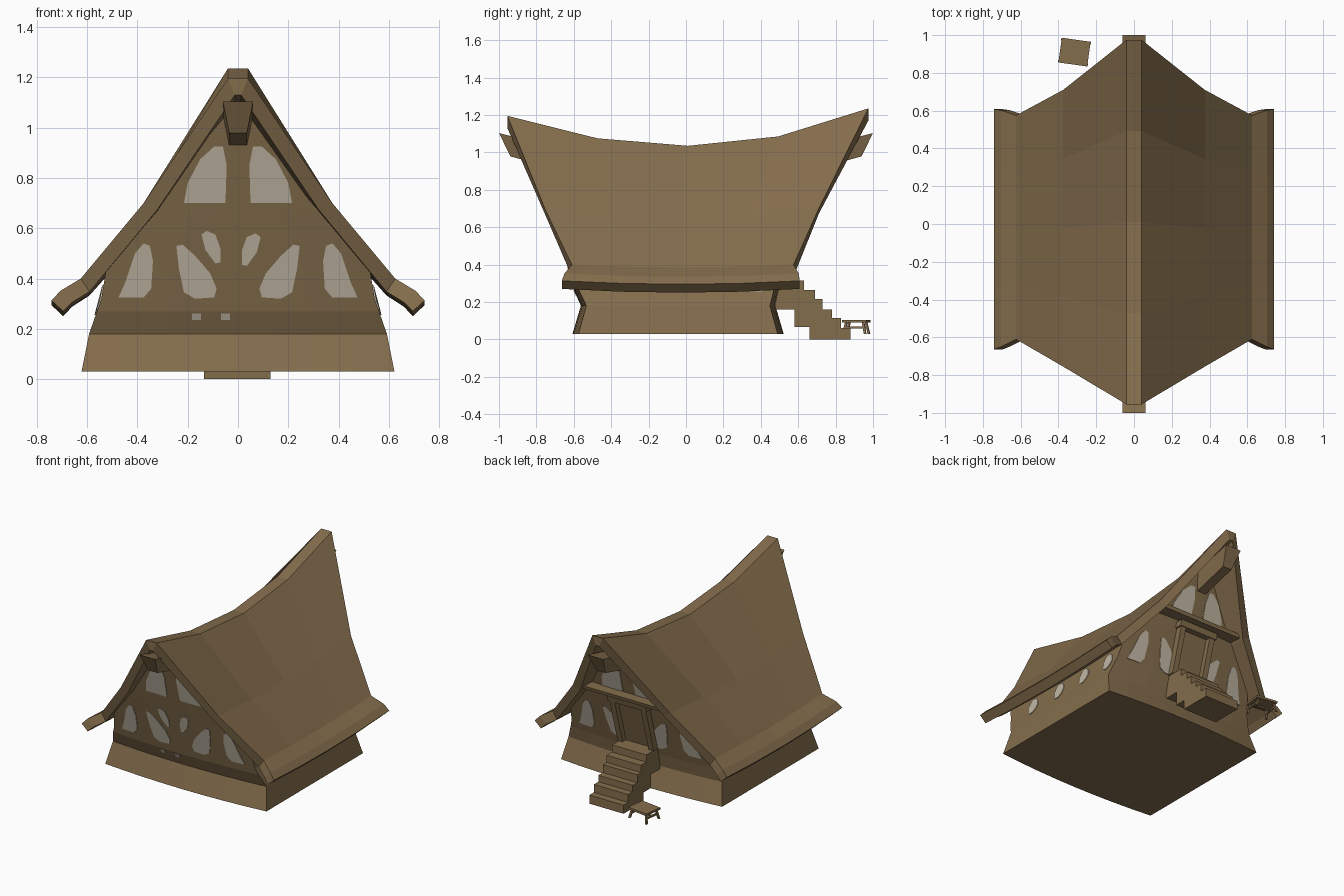
import bpy, bmesh, math
from mathutils import Matrix, Vector

if "Cube" in bpy.data.objects:
    bpy.data.objects.remove(bpy.data.objects["Cube"])


def material(name, rgb):
    m = bpy.data.materials.new(name)
    m.diffuse_color = (*rgb, 1)
    m.use_nodes = True
    m.node_tree.nodes["Principled BSDF"].inputs["Base Color"].default_value = m.diffuse_color
    return m


WOOD = material("brown wood", (0.231, 0.153, 0.073))
PANE = material("pale window", (0.53, 0.47, 0.37))


def loft(name, rings, mat=WOOD, strip=False):
    """Skin equal rings of points; caps are one face, or a strip of quads."""
    bm = bmesh.new()
    vs = [[bm.verts.new(p) for p in r] for r in rings]
    n = len(vs[0])
    for a, b in zip(vs, vs[1:]):
        for i in range(n):
            j = (i + 1) % n
            bm.faces.new((a[i], a[j], b[j], b[i]))
    for r in (vs[0], vs[-1]):
        if strip:
            for i in range(n // 2 - 1):
                bm.faces.new((r[i], r[i + 1], r[n - 2 - i], r[n - 1 - i]))
        else:
            bm.faces.new(r)
    bmesh.ops.recalc_face_normals(bm, faces=bm.faces)
    me = bpy.data.meshes.new(name)
    bm.to_mesh(me)
    bm.free()
    me.materials.append(mat)
    ob = bpy.data.objects.new(name, me)
    bpy.context.collection.objects.link(ob)
    return ob


def box(name, x0, x1, y0, y1, z0, z1):
    return loft(name, [[(x0, y0, z), (x1, y0, z), (x1, y1, z), (x0, y1, z)] for z in (z0, z1)])


def lerp(table, z):
    for (a, p), (b, q) in zip(table, table[1:]):
        if z <= b:
            return p + (q - p) * (z - a) / (b - a)
    return table[-1][1]


# wall shape: depth of the end walls and half width, by height
FRONT = [(.03, -.607), (.18, -.562), (.27, -.602), (1.12, -.81)]
BACK = [(.03, .522), (.18, .478), (.27, .497), (1.12, .74)]
WIDTH = [(.03, .622), (.18, .592), (.317, .544), (.43, .525), (.66, .36), (1.09, .04)]


def wall_y(x, z, side):
    return lerp(FRONT if side < 0 else BACK, z) - side * .03 * (x / .6) ** 2


def span(z, n=8):
    w = lerp(WIDTH, z)
    return [w * (2 * i / n - 1) for i in range(n + 1)]


# lower body with bowed end walls
loft("house_body", [[(x, wall_y(x, z, -1), z) for x in span(z)] +
                    [(x, wall_y(x, z, 1), z) for x in reversed(span(z))]
                    for z in (.03, .18, .27, .317, .43)], strip=True)

# leaning gable walls
for side, label in ((-1, "front"), (1, "back")):
    loft(label + "_gable", [[(x, wall_y(x, z, side), z) for x in span(z)] +
                            [(x, wall_y(x, z, side) - side * .03, z) for x in reversed(span(z))]
                            for z in (.43, .66, 1.09)], strip=True)

# roof: (x, y front, y back, z front, z middle, z back) from ridge to eave
OUTER = [(.04, -.955, .975, 1.195, 1.035, 1.235), (.375, -.755, .71, .70, .665, .70),
         (.625, -.61, .575, .40, .385, .40), (.705, -.65, .603, .352, .335, .352),
         (.742, -.664, .608, .313, .295, .313)]
INNER = [(.012, -.955, .975, 1.13, .97, 1.17), (.322, -.755, .71, .672, .635, .672),
         (.59, -.615, .58, .348, .333, .348), (.66, -.65, .603, .305, .288, .305),
         (.695, -.664, .608, .27, .25, .27)]


def roof_point(p, s, sx):
    x, yf, yb, zf, zm, zb = p
    return (sx * x, yf + (yb - yf) * (s + 1) / 2, zm + s * s * ((zf if s < 0 else zb) - zm))


def roof_ring(s):
    ring = []
    for prof, order in ((OUTER, 1), (INNER, -1)):
        ring += [roof_point(p, s, -order) for p in reversed(prof)]
        ring += [roof_point(p, s, order) for p in prof]
    return ring


loft("roof", [roof_ring(s) for s in (-1, -.5, 0, .5, 1)], strip=True)

# ridge beam, sagging with the roof, with slanted tapered ends
rings = []
for y in (-1, -.5, 0, .5, 1):
    z = .935 + .168 * y * y
    rings.append([(-.06, y, z), (.06, y, z), (.035, y * .938, z - .125), (-.035, y * .938, z - .125)])
loft("ridge_beam", rings)

# end wall windows, outlines for the left half
OUTSIDE = [(-.475, .325), (-.45, .38), (-.41, .50), (-.375, .54), (-.35, .53), (-.338, .47),
           (-.345, .36), (-.375, .325)]
LEAF = [(-.245, .53), (-.22, .535), (-.17, .49), (-.11, .42), (-.085, .36), (-.095, .325),
        (-.17, .32), (-.215, .345), (-.235, .44)]
PETAL = [(-.145, .575), (-.125, .59), (-.09, .575), (-.07, .52), (-.07, .465), (-.09, .46), (-.13, .515)]
UPPER = [(-.215, .70), (-.2, .78), (-.15, .875), (-.095, .925), (-.06, .925), (-.045, .85), (-.05, .70)]


def end_window(name, pts, side):
    loft(name, [[(x, wall_y(x, z, side) + side * d, z) for x, z in pts] for d in (-.003, .004)], PANE)


for side, label in ((-1, "front"), (1, "back")):
    for sx in (-1, 1):
        for part, pts in (("outer", OUTSIDE), ("leaf", LEAF), ("upper", UPPER)):
            end_window(f"{label}_{part}_window", [(-sx * x, z) for x, z in pts], side)
end_window("front_petal_window", PETAL, -1)
end_window("front_petal_window", [(-x - .055, z - .01) for x, z in PETAL], -1)
for x in (-.165, -.05):
    end_window("front_slot_window", [(x - .018, .235), (x + .018, .235), (x + .018, .262), (x - .018, .262)], -1)

# oval windows under the eaves
for sx in (-1, 1):
    for y in (-.36, -.1, .15, .39):
        oval = [(y + .045 * math.cos(a * math.pi / 5), .315 + .062 * math.sin(a * math.pi / 5)) for a in range(10)]
        loft("side_window", [[(sx * (lerp(WIDTH, z) + d), v, z) for v, z in oval] for d in (-.003, .005)], PANE)


# back door, frame and ledge, leaning with the wall
def wall_block(name, x0, x1, z0, z1, d0, d1):
    loft(name, [[(x, wall_y(0, z, 1) + d, z) for x, d in ((x0, d0), (x1, d0), (x1, d1), (x0, d1))]
                for z in (z0, z1)])


wall_block("door", -.10, .10, .315, .63, -.02, .008)
for sx in (-1, 1):
    wall_block("door_post", sx * .10, sx * .14, .315, .63, -.02, .045)
wall_block("door_lintel", -.15, .15, .625, .665, -.02, .05)
wall_block("gable_ledge", -.34, .34, .68, .705, -.03, .075)

# stairs: stepped profile above and below
STEPS = [(.47, .315), (.63, .315), (.63, .265), (.69, .265), (.69, .215), (.73, .215), (.73, .16),
         (.78, .16), (.78, .115), (.83, .115), (.83, .06), (.88, .06), (.88, 0), (.66, 0),
         (.66, .065), (.58, .065), (.58, .16), (.47, .16)]
loft("stairs", [[(x, y, z) for y, z in STEPS] for x in (-.135, .13)])

# stool beside the stairs
parts = [box("stool_seat", -.077, .077, -.066, .066, .09, .105),
         box("stool_brace", -.065, .065, -.006, .006, .06, .07)]
for sx in (-1, 1):
    parts.append(box("stool_rail", sx * .06, sx * .07, -.055, .055, .058, .07))
    for sy in (-1, 1):
        parts.append(loft("stool_leg", [[(sx * (r + a), sy * (r - .014 + b), z) for a, b in
                                         ((0, 0), (.013, 0), (.013, .013), (0, .013))]
                                        for r, z in ((.066, .03), (.052, .095))]))
for ob in parts:
    ob.data.transform(Matrix.Translation(Vector((-.315, .91, 0))) @ Matrix.Rotation(math.radians(-8), 4, 'Z'))
